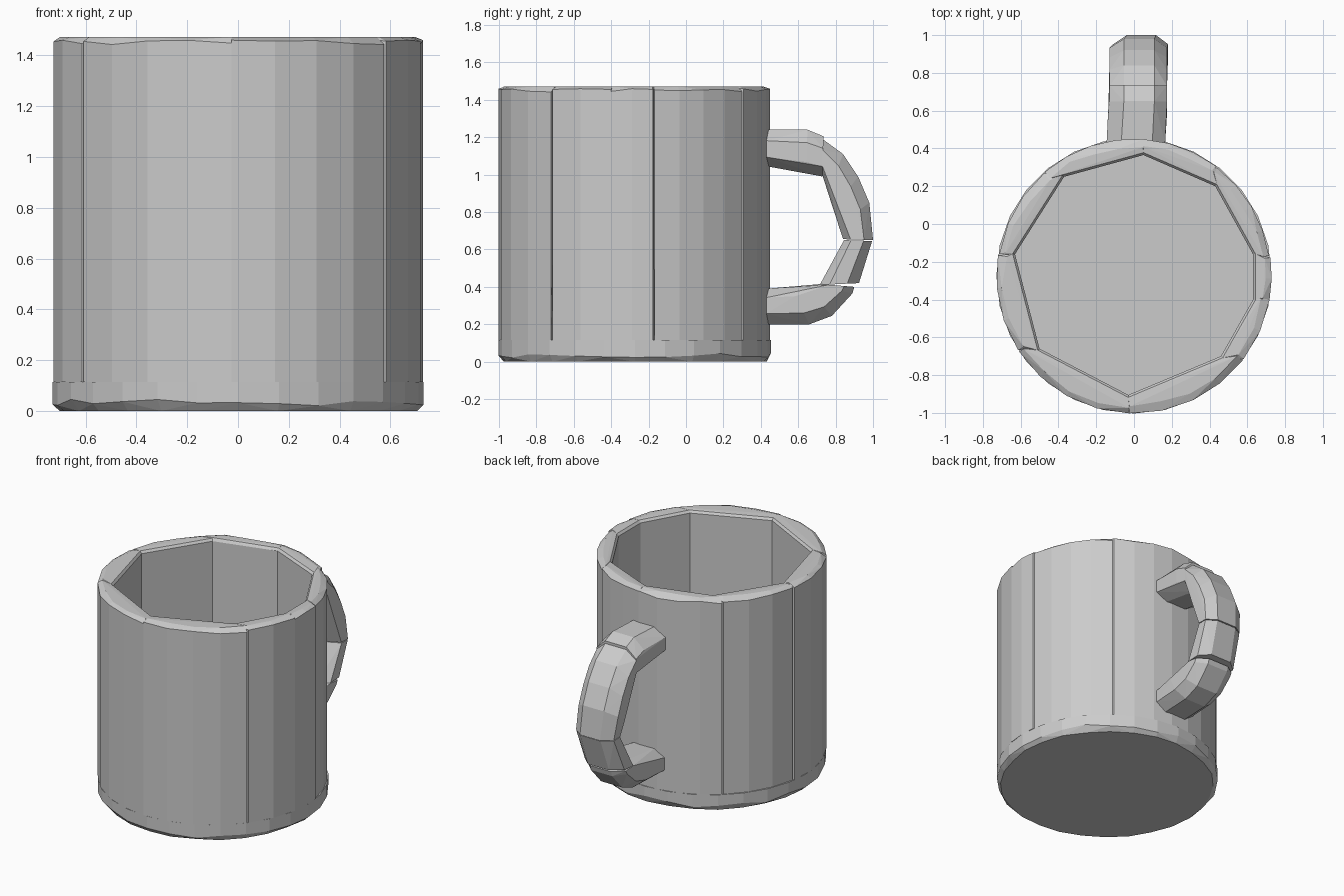
import bpy, bmesh, math, random
from mathutils import Vector

random.seed(4)
cube = bpy.data.objects.get("Cube")
if cube:
    bpy.data.objects.remove(cube)

grey = bpy.data.materials.new("plain grey")
grey.use_nodes = True
colour = (0.6, 0.6, 0.6, 1)
grey.diffuse_color = colour
grey.node_tree.nodes["Principled BSDF"].inputs["Base Color"].default_value = colour

CY, R, FLOOR, TOP = -0.274, 0.729, 0.115, 1.472


def hull(name, points):
    """Flat-shaded convex piece wrapped around the points."""
    bm = bmesh.new()
    for p in points:
        bm.verts.new(p)
    out = bmesh.ops.convex_hull(bm, input=bm.verts[:])
    loose = [g for g in out["geom_interior"] if isinstance(g, bmesh.types.BMVert)]
    bmesh.ops.delete(bm, geom=loose, context='VERTS')
    bmesh.ops.dissolve_limit(bm, angle_limit=math.radians(0.5),
                             verts=bm.verts[:], edges=bm.edges[:])
    bmesh.ops.recalc_face_normals(bm, faces=bm.faces[:])
    mesh = bpy.data.meshes.new(name)
    bm.to_mesh(mesh)
    bm.free()
    mesh.materials.append(grey)
    bpy.context.collection.objects.link(bpy.data.objects.new(name, mesh))


def polar(angle, r, z):
    return Vector((r * math.cos(angle), CY + r * math.sin(angle), z))


# Base disc with an uneven worn lower edge
base = []
for i in range(28):
    a = math.tau * i / 28
    base += [polar(a, R - random.uniform(0.02, 0.035), 0),
             polar(a, R, random.uniform(0.02, 0.05)), polar(a, R, FLOOR)]
hull("base", base)

# Wall staves: inner corner x, y, outer seam angle, seam half gap, outer radius
corners = [
    (0.63, -0.16, 8, 0.4, 0.722), (0.43, 0.20, 53, 0.4, 0.725),
    (0.05, 0.365, 86, 0, 0.725), (-0.37, 0.25, 131, 0.4, 0.722),
    (-0.63, -0.16, 171, 0.4, R), (-0.50, -0.66, 213, 0.4, R),
    (-0.03, -0.905, 268, 0, R), (0.46, -0.70, 322.5, 0.4, R),
    (0.63, -0.40, 350, 0, R)]
for i, (x, y, start, gap, r) in enumerate(corners):
    nx, ny, end, ngap, _ = corners[(i + 1) % len(corners)]
    a0 = math.radians(start + gap)
    a1 = math.radians((end if end > start else end + 360) - ngap)
    steps = max(2, round((a1 - a0) / 0.22))
    points = []
    for k in range(steps + 1):
        a = a0 + (a1 - a0) * k / steps
        points += [polar(a, r, FLOOR), polar(a, r, TOP - random.uniform(0.012, 0.03)),
                   polar(a, r - random.uniform(0.025, 0.05), TOP)]
    for px, py in ((x, y), (nx, ny)):
        rim = Vector((px, py - CY)) * 1.02
        points += [(px, py, FLOOR), (px, py, TOP - 0.02), (rim.x, rim.y + CY, TOP - 0.004)]
    hull(f"wall_stave_{i + 1}", points)


# Handle: chamfered cross-sections between an outer and an inner point
def section(oy, oz, iy, iz, x0=-0.13, x1=0.175):
    outline = ((0, 0.25), (0, 0.78), (0.3, 1), (0.75, 1),
               (1, 0.75), (1, 0.25), (0.75, 0), (0.3, 0))
    return [(x0 + (x1 - x0) * w, oy + (iy - oy) * u, oz + (iz - oz) * u)
            for u, w in outline]


handle = {
    "handle_upper_arm": [(0.43, 1.24, 0.43, 1.045, -0.145, 0.165),
                         (0.65, 1.24, 0.64, 1.01), (0.735, 1.205, 0.73, 0.99)],
    "handle_grip": [(0.73, 1.19, 0.73, 0.995), (0.84, 1.11, 0.76, 0.9),
                    (0.92, 0.99, 0.79, 0.81), (0.98, 0.85, 0.82, 0.73),
                    (1.0, 0.65, 0.84, 0.655, -0.11, 0.18)],
    "handle_lower_grip": [(0.995, 0.645, 0.845, 0.65, -0.11, 0.18),
                          (0.925, 0.42, 0.715, 0.41)],
    "handle_lower_arm": [(0.9, 0.4, 0.72, 0.415), (0.89, 0.365, 0.7, 0.41),
                         (0.78, 0.245, 0.64, 0.405), (0.66, 0.2, 0.56, 0.4),
                         (0.43, 0.2, 0.43, 0.39, -0.14, 0.165)],
}
for name, rings in handle.items():
    hull(name, [p for ring in rings for p in section(*ring)])
